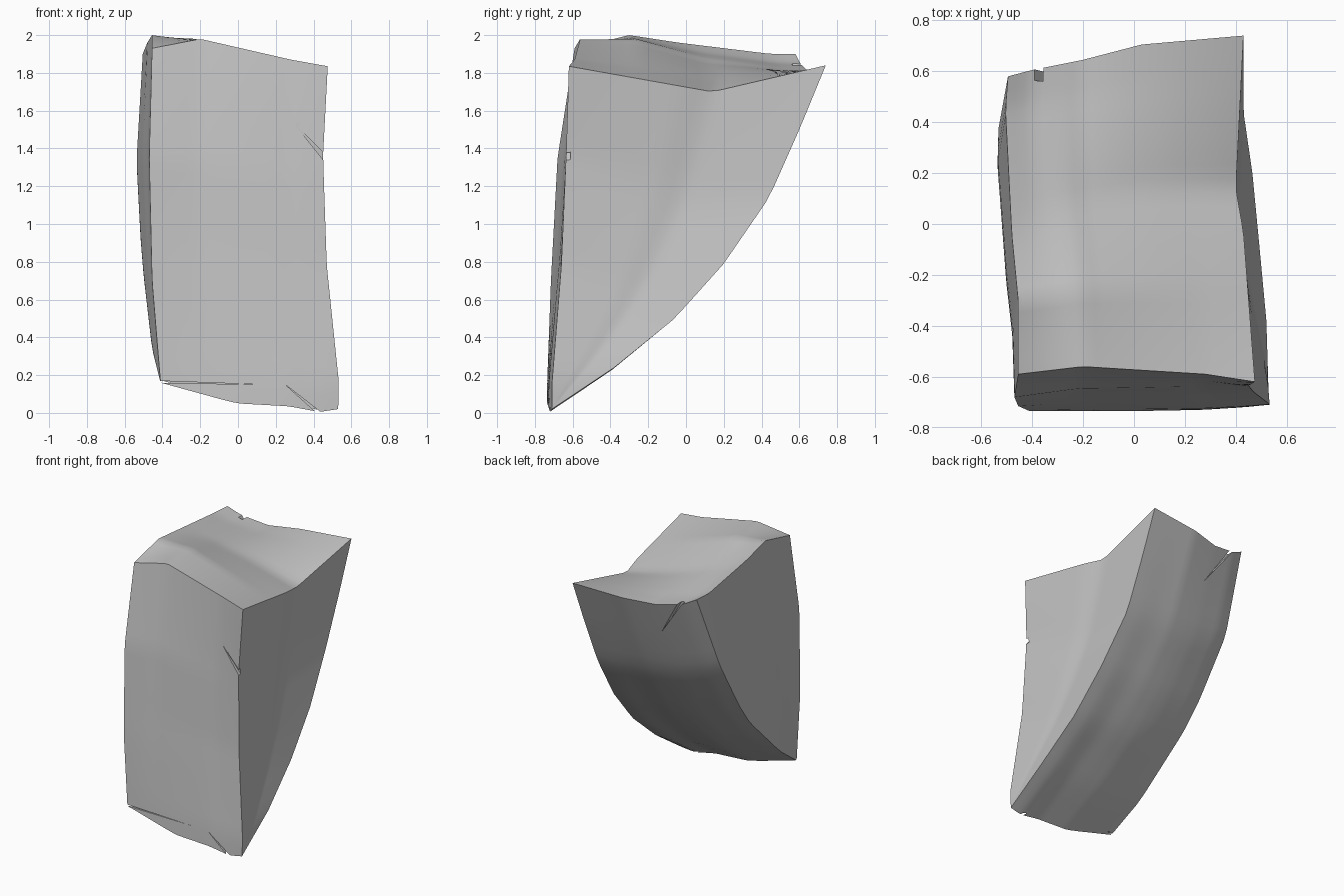
import bpy, bmesh
from mathutils import Vector

cube = bpy.data.objects.get("Cube")
if cube:
    bpy.data.objects.remove(cube, do_unlink=True)

N = 24  # steps along every patch border

stone = bpy.data.materials.new("stone_grey")
stone.use_nodes = True
GREY = (0.55, 0.55, 0.55, 1)
stone.diffuse_color = GREY
stone.node_tree.nodes["Principled BSDF"].inputs["Base Color"].default_value = GREY


def resample(*pts):
    """Evenly spaced points along a polyline."""
    pts = [Vector(p) for p in pts]
    lens = [(b - a).length for a, b in zip(pts, pts[1:])]
    total, out = sum(lens), []
    for i in range(N + 1):
        d, k = total * i / N, 0
        while k < len(lens) - 1 and d > lens[k]:
            d -= lens[k]
            k += 1
        out.append(pts[k].lerp(pts[k + 1], min(d / lens[k], 1)))
    return out


def patch(bm, low, high, start, end):
    """Blend four border curves into a surface patch."""
    grid = []
    for j in range(N + 1):
        v, row = j / N, []
        for i in range(N + 1):
            u = i / N
            p = low[i].lerp(high[i], v) + start[j].lerp(end[j], u)
            p -= low[0].lerp(low[N], u).lerp(high[0].lerp(high[N], u), v)
            row.append(bm.verts.new(p))
        grid.append(row)
    for a, b in zip(grid, grid[1:]):
        for i in range(N):
            bm.faces.new((a[i], a[i + 1], b[i + 1], b[i]))


# Corners
bottom_l, bottom_r = (-.41, -.735, .16), (.53, -.71, .02)
front_l, front_r = (-.455, -.59, 1.93), (.475, -.62, 1.835)
back_l, back_r = (-.495, .58, 1.9), (.43, .74, 1.84)

# Upright edges
edge_fl = resample(bottom_l, (-.455, -.715, .7), (-.47, -.68, 1.35), front_l)
edge_fr = resample(bottom_r, (.535, -.71, .15), (.47, -.66, .78),
                   (.45, -.635, 1.36), front_r)
edge_bl = resample(bottom_l, (-.455, -.475, .34), (-.5, -.05, .73), (-.515, .1, .92),
                   (-.535, .36, 1.33), back_l)
edge_br = resample(bottom_r, (.52, -.38, .24), (.49, -.06, .5), (.465, .2, .79),
                   (.43, .44, 1.14), (.43, .6, 1.5), back_r)
# Bottom and top edges
edge_bottom = resample(bottom_l, (-.1, -.735, .075), (0, -.735, .05),
                       (.27, -.73, .035), (.43, -.72, .005), bottom_r)
top_front = resample(front_l, (-.2, -.56, 1.98), (.28, -.59, 1.87), front_r)
top_back = resample(back_l, (-.4, .605, 1.85), (-.2, .645, 1.81), (.03, .705, 1.82), back_r)
top_left = resample(front_l, (-.455, -.3, 2), (-.48, -.04, 1.96), (-.505, .45, 1.9), back_l)
top_right = resample(front_r, (.43, -.03, 1.73), (.4, .14, 1.7), back_r)
tip_l, tip_r = [Vector(bottom_l)] * (N + 1), [Vector(bottom_r)] * (N + 1)

# Stone body
bm = bmesh.new()
patch(bm, edge_bottom, top_front, edge_fl, edge_fr)
patch(bm, edge_bottom, top_back, edge_bl, edge_br)
patch(bm, top_front, top_back, top_left, top_right)
patch(bm, tip_l, top_left, edge_fl, edge_bl)
patch(bm, tip_r, top_right, edge_fr, edge_br)
bmesh.ops.remove_doubles(bm, verts=bm.verts, dist=.0005)
bmesh.ops.dissolve_degenerate(bm, edges=bm.edges, dist=.0005)
bmesh.ops.triangulate(bm, faces=bm.faces)
bmesh.ops.recalc_face_normals(bm, faces=bm.faces)
mesh = bpy.data.meshes.new("stone_fragment")
bm.to_mesh(mesh)
bm.free()
mesh.materials.append(stone)
body = bpy.data.objects.new("stone_fragment", mesh)
bpy.context.collection.objects.link(body)
bpy.context.view_layer.objects.active = body
body.select_set(True)


def crack(wide, tip, across, inward):
    """Cut a thin tapering slot, widest at the rim."""
    wide, tip, across, inward = map(Vector, (wide, tip, across, inward))
    bm = bmesh.new()
    ring = [bm.verts.new(p - inward) for p in (wide + across, wide - across, tip)]
    face = bm.faces.new(ring)
    moved = bmesh.ops.extrude_face_region(bm, geom=[face])["geom"]
    bmesh.ops.translate(bm, vec=inward * 2,
                        verts=[g for g in moved if isinstance(g, bmesh.types.BMVert)])
    bmesh.ops.recalc_face_normals(bm, faces=bm.faces)
    data = bpy.data.meshes.new("crack_cutter")
    bm.to_mesh(data)
    bm.free()
    cutter = bpy.data.objects.new("crack_cutter", data)
    cutter.hide_render = True
    bpy.context.collection.objects.link(cutter)
    mod = body.modifiers.new("crack", "BOOLEAN")
    mod.object, mod.operation, mod.solver = cutter, "DIFFERENCE", "EXACT"
    bpy.ops.object.modifier_apply(modifier=mod.name)
    bpy.data.objects.remove(cutter, do_unlink=True)


# Cracks on the front rim, lower edge and back rim
crack((.46, -.64, 1.35), (.3, -.65, 1.53), (.008, 0, .012), (0, .03, 0))
crack((-.43, -.735, .165), (.12, -.73, .15), (0, 0, .005), (0, .02, 0))
crack((.43, -.72, 0), (.25, -.72, .15), (.006, 0, .006), (0, .015, 0))
crack((-.41, .61, 1.9), (-.18, .56, 1.56), (.012, 0, .008), (0, -.04, 0))

bpy.ops.object.shade_smooth_by_angle(angle=.5)
